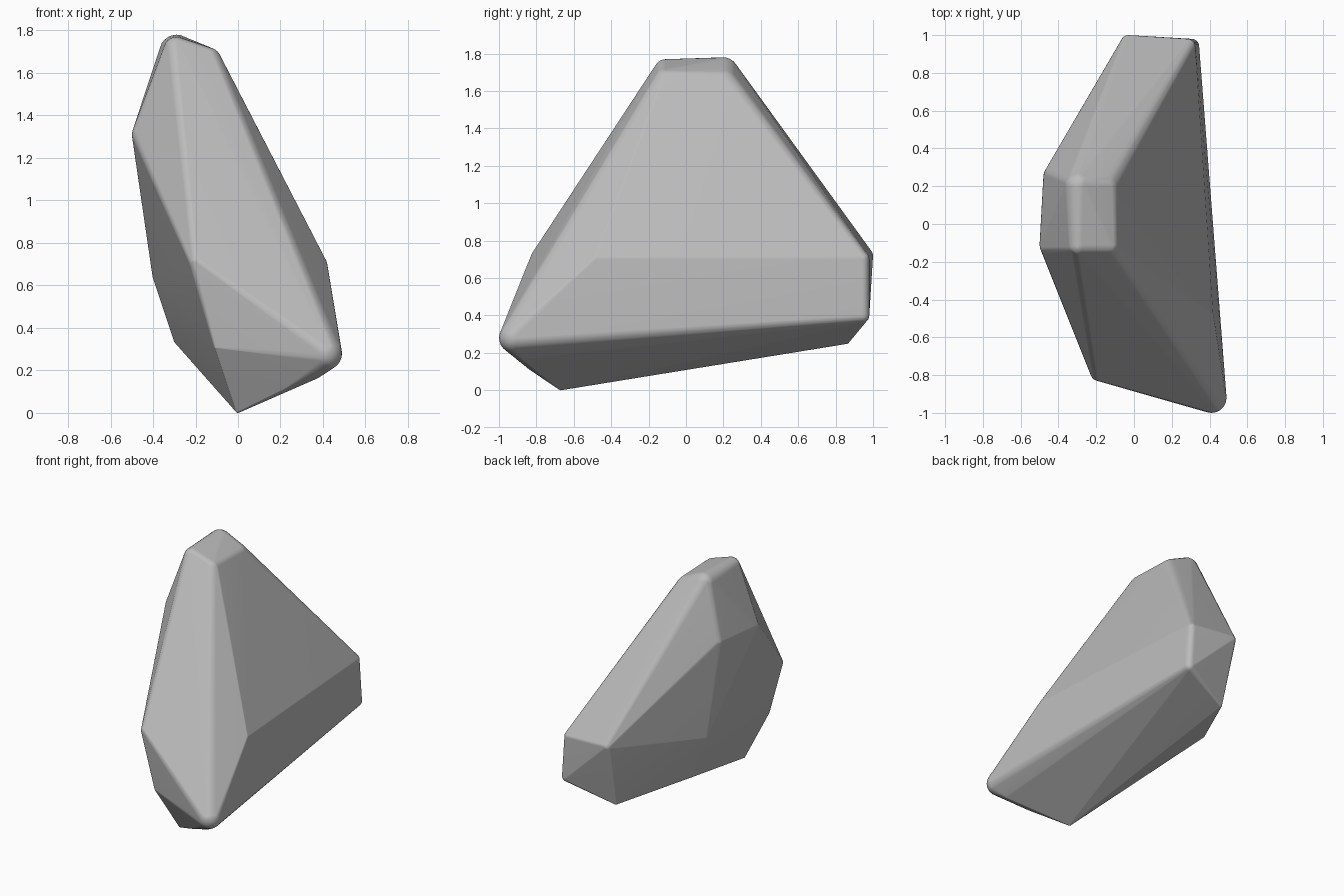
import bpy
import bmesh
from mathutils import Vector

cube = bpy.data.objects.get("Cube")
if cube:
    bpy.data.objects.remove(cube, do_unlink=True)

# Stone colour
stone = bpy.data.materials.new("stone_grey")
stone.use_nodes = True
grey = (0.5, 0.5, 0.5, 1)
stone.diffuse_color = grey
stone.node_tree.nodes["Principled BSDF"].inputs["Base Color"].default_value = grey

# Corner centres of the boulder, grouped by how rounded they are
corner_groups = {
    .08: [(.41, -.92, .28),                                # front nose
          (-.16, .2, 1.64), (-.29, .2, 1.7)],              # rear of crown
    .07: [(-.43, -.11, 1.31), (-.41, .25, 1.33)],          # side shoulder
    .06: [(-.29, -.11, 1.71), (-.14, -.11, 1.66)],         # front of crown
    .04: [(-.03, .96, .72), (.285, .94, .7), (.305, .94, .4),   # rear end
          (-.19, -.79, .71), (.36, -.87, .2)],             # front ridge and chin
    .03: [(.39, -.48, .7)],                                # flank ridge
    .012: [(0, -.67, .012), (-.1, -.81, .31), (.22, -.83, .12),   # front underside
           (-.29, .37, .34), (-.39, .33, .64), (-.03, .86, .26)],  # rear underside
}

# Wrap a hull around a ball at each corner, giving flat facets and worn edges
bm = bmesh.new()
for radius, corners in corner_groups.items():
    for corner in corners:
        ball = bmesh.ops.create_icosphere(bm, subdivisions=3, radius=radius)
        bmesh.ops.translate(bm, verts=ball["verts"], vec=Vector(corner))
bmesh.ops.delete(bm, geom=list(bm.edges), context="EDGES_FACES")
bmesh.ops.convex_hull(bm, input=list(bm.verts))
bmesh.ops.delete(bm, geom=[v for v in bm.verts if not v.link_faces], context="VERTS")
bmesh.ops.dissolve_limit(bm, angle_limit=.01, verts=list(bm.verts), edges=list(bm.edges))
bmesh.ops.recalc_face_normals(bm, faces=list(bm.faces))

mesh = bpy.data.meshes.new("boulder")
bm.to_mesh(mesh)
bm.free()
mesh.materials.append(stone)
boulder = bpy.data.objects.new("boulder", mesh)
bpy.context.collection.objects.link(boulder)

# Soft edges with flat facets
bpy.ops.object.select_all(action="DESELECT")
boulder.select_set(True)
bpy.context.view_layer.objects.active = boulder
bpy.ops.object.shade_smooth_by_angle(angle=.7)
weighted = boulder.modifiers.new("facet_normals", "WEIGHTED_NORMAL")
weighted.keep_sharp = True
